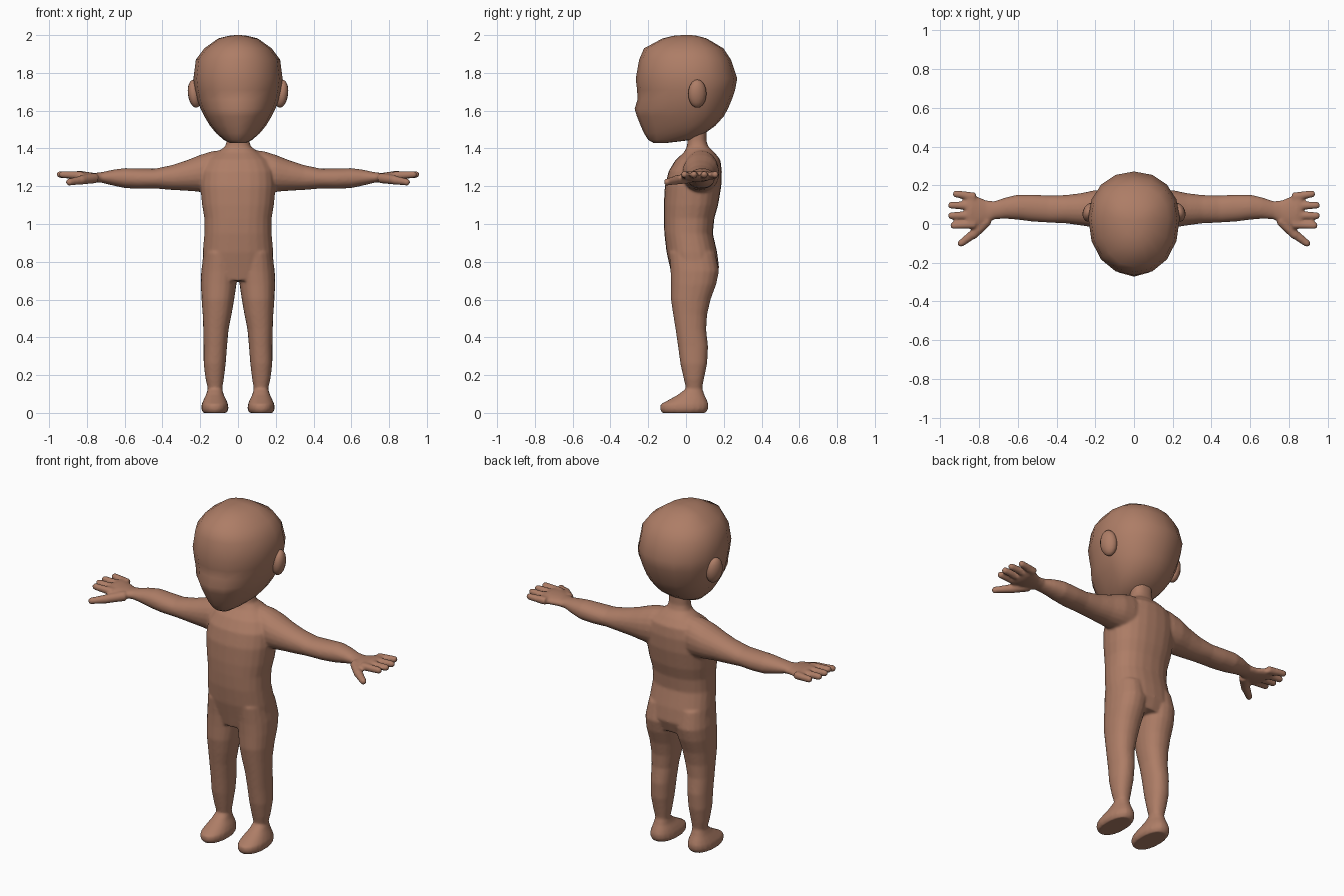
import bpy, bmesh, math
from mathutils import Vector, Matrix

skin = bpy.data.materials.new("warm brown skin")
skin.diffuse_color = (0.42, 0.205, 0.133, 1)


def sgn_pow(v, p):
    return math.copysign(abs(v) ** p, v)


def loft(bm, rings, axis="z", side=1, sides=20, power=0.9, split=None):
    """Skin rounded rings (pos, a0, a1, b0, b1); split = b where the ring is widest."""
    loops = []
    for pos, a0, a1, b0, b1 in rings:
        ca, ra = (a0 + a1) / 2, (a1 - a0) / 2
        cb = (b0 + b1) / 2 if split is None else min(max(split, b0 + (b1 - b0) * .3), b1 - (b1 - b0) * .3)
        loop = []
        for i in range(sides):
            t = 2 * math.pi * i / sides
            s = sgn_pow(math.sin(t), power)
            a = ca + ra * sgn_pow(math.cos(t), power)
            b = cb + s * (b1 - cb if s > 0 else cb - b0)
            co = (side * a, b, pos) if axis == "z" else (side * pos, a, b)
            loop.append(bm.verts.new(co))
        loops.append(loop)
    for p, q in zip(loops, loops[1:]):
        for i in range(sides):
            j = (i + 1) % sides
            bm.faces.new((p[i], p[j], q[j], q[i]))
    bm.faces.new(loops[0])
    bm.faces.new(loops[-1])


def blob(bm, center, size, rot=None):
    m = Matrix.Translation(center) @ (rot or Matrix()) @ Matrix.Diagonal((*size, 1))
    bmesh.ops.create_uvsphere(bm, u_segments=16, v_segments=10, radius=1, matrix=m)


def finger(bm, start, end, r0, r1):
    """Tapered finger with a round tip."""
    s, e = Vector(start), Vector(end)
    d = e - s
    rot = d.to_track_quat("Z", "Y").to_matrix().to_4x4()
    bmesh.ops.create_cone(bm, cap_ends=True, segments=12, radius1=r0, radius2=r1,
                          depth=d.length, matrix=Matrix.Translation((s + e) / 2) @ rot)
    blob(bm, e, (r1, r1, r1))


def finish(bm, name):
    bmesh.ops.recalc_face_normals(bm, faces=bm.faces)
    for f in bm.faces:
        f.smooth = True
    me = bpy.data.meshes.new(name)
    bm.to_mesh(me)
    bm.free()
    me.materials.append(skin)
    ob = bpy.data.objects.new(name, me)
    bpy.context.collection.objects.link(ob)
    return ob


# Body: torso and neck
body = bmesh.new()
torso = [(.70, .13, -.07, .15), (.77, .188, -.085, .175), (.85, .187, -.103, .165),
         (.95, .178, -.115, .142), (1.03, .178, -.118, .150), (1.10, .19, -.118, .170),
         (1.2, .2, -.112, .187), (1.28, .195, -.092, .19), (1.34, .165, -.055, .182),
         (1.38, .11, -.01, .15), (1.41, .068, .005, .118), (1.44, .06, .008, .108),
         (1.56, .06, .005, .11)]
loft(body, [(z, -w, w, y0, y1) for z, w, y0, y1 in torso], power=.85, sides=24)

leg = [(.08, .085, .155, .0, .09), (.13, .083, .160, .0, .085), (.18, .075, .172, -.012, .095),
       (.26, .065, .182, -.03, .112), (.35, .058, .182, -.042, .117), (.44, .05, .184, -.055, .107),
       (.52, .034, .187, -.068, .112), (.6, .02, .193, -.08, .13), (.68, .008, .197, -.08, .16),
       (.75, .0, .195, -.082, .175), (.85, .01, .18, -.09, .155)]
foot_sole = [(0, .06, .185, -.128, .105), (.02, .05, .195, -.138, .118), (.045, .052, .193, -.136, .12)]
foot_top = [(.07, .062, .182, -.09, .11), (.095, .075, .17, -.045, .098), (.125, .083, .16, -.005, .088)]
arm = [(.06, .0, .165, 1.16, 1.395), (.14, -.015, .175, 1.163, 1.385), (.2, -.02, .175, 1.17, 1.366),
       (.27, -.008, .16, 1.176, 1.338), (.35, .003, .15, 1.18, 1.312), (.44, .007, .147, 1.188, 1.293),
       (.52, .012, .152, 1.186, 1.294), (.6, .022, .152, 1.19, 1.296), (.66, .027, .138, 1.203, 1.288),
       (.72, .025, .118, 1.218, 1.275), (.76, .0, .122, 1.221, 1.27), (.8, -.022, .138, 1.223, 1.276),
       (.84, -.02, .158, 1.228, 1.282), (.865, -.012, .155, 1.238, 1.278)]
fingers = [(.140, .155, .918), (.093, .097, .942), (.044, .043, .942), (-.002, -.008, .93)]

for side in (1, -1):
    # Legs, feet, arms with palms
    loft(body, leg, side=side)
    loft(body, foot_sole + foot_top, side=side)
    loft(body, arm, axis="x", side=side, power=.95)
    # Fingers and thumb
    for y0, y1, tip in fingers:
        finger(body, (side * .82, y0, 1.256), (side * tip, y1, 1.262), .023, .019)
    finger(body, (side * .755, .02, 1.243), (side * .83, -.055, 1.233), .028, .025)
    finger(body, (side * .82, -.045, 1.234), (side * .893, -.1, 1.222), .025, .019)

body_ob = finish(body, "body")
rm = body_ob.modifiers.new("blend parts", "REMESH")
rm.mode = "VOXEL"
rm.voxel_size = .007
rm.use_smooth_shade = True
sm = body_ob.modifiers.new("soften joins", "SMOOTH")
sm.factor = .5
sm.iterations = 8

# Head: faceted outline, flattened face, chin forward
head = bmesh.new()
skull = [(1.428, .04, -.17, -.11), (1.445, .075, -.2, .03), (1.48, .115, -.222, .1),
         (1.52, .148, -.24, .155), (1.57, .178, -.26, .2), (1.61, .198, -.272, .222),
         (1.66, .216, -.256, .243), (1.71, .228, -.259, .26), (1.77, .236, -.266, .271),
         (1.87, .223, -.248, .238), (1.93, .178, -.222, .198), (1.982, .105, -.125, .11),
         (1.996, .05, -.07, .06), (2.0, .015, -.02, .03)]
loft(head, [(z, -w, w, y0, y1) for z, w, y0, y1 in skull], sides=16, power=.95, split=.03)
finish(head, "head")

# Ears
ears = bmesh.new()
for side in (1, -1):
    blob(ears, (side * .228, .06, 1.69), (.036, .05, .075),
         Matrix.Rotation(side * .12, 4, "Y") @ Matrix.Rotation(side * .3, 4, "Z"))
finish(ears, "ears")
